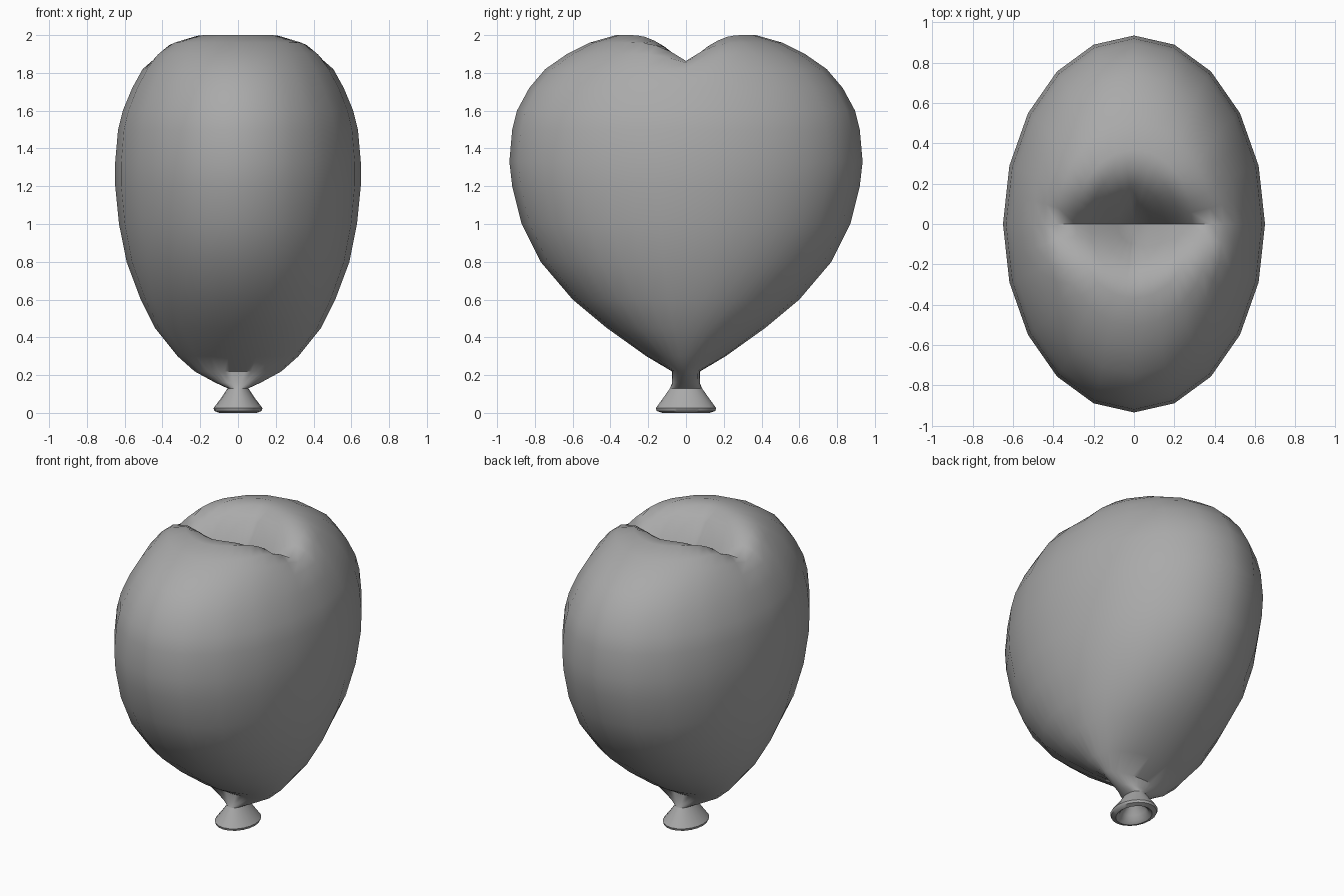
import bpy, bmesh, math

if "Cube" in bpy.data.objects:
    bpy.data.objects.remove(bpy.data.objects["Cube"], do_unlink=True)

SIDES = 20

grey = bpy.data.materials.new("balloon_grey")
grey.use_nodes = True
colour = (0.4, 0.4, 0.4, 1)
grey.diffuse_color = colour
grey.node_tree.nodes["Principled BSDF"].inputs["Base Color"].default_value = colour


def cleft(x, y):
    """Depth of the heart notch, deepest at the middle of the top."""
    inward = max(0, 1 - abs(x) / 0.5)
    width = 0.22 + 0.1 * inward
    return 0.42 * inward * max(0, 1 - abs(y) / width) ** 2


def ring_points(z, rx, ry, notched):
    """Oval ring whose corners are joined by straight, halved sides."""
    corners = [(rx * math.cos(math.tau * i / SIDES), ry * math.sin(math.tau * i / SIDES))
               for i in range(SIDES)]
    points = []
    for i, (x, y) in enumerate(corners):
        nx, ny = corners[(i + 1) % SIDES]
        points += [(x, y), ((x + nx) / 2, (y + ny) / 2)]
    return [(x, y, z - (cleft(x, y) if notched else 0)) for x, y in points]


def loft(name, rows, notch_from=9, cap=False):
    bm = bmesh.new()
    rings = [[bm.verts.new(p) for p in ring_points(*row, row[0] > notch_from)] for row in rows]
    count = SIDES * 2
    for low, high in zip(rings, rings[1:]):
        for i in range(count):
            j = (i + 1) % count
            bm.faces.new((low[i], low[j], high[j], high[i]))
    if cap:
        z = rows[-1][0]
        middle = bm.verts.new((0, 0, z - cleft(0, 0)))
        for i in range(count):
            bm.faces.new((rings[-1][i], rings[-1][(i + 1) % count], middle))
    mesh = bpy.data.meshes.new(name)
    bm.to_mesh(mesh)
    bm.free()
    mesh.materials.append(grey)
    obj = bpy.data.objects.new(name, mesh)
    bpy.context.collection.objects.link(obj)
    bpy.ops.object.select_all(action="DESELECT")
    obj.select_set(True)
    bpy.context.view_layer.objects.active = obj
    bpy.ops.object.shade_smooth_by_angle(angle=math.radians(50))
    return obj


# Heart body: height, half width, half depth
loft("heart_body", [
    (0.13, 0.055, 0.085), (0.16, 0.12, 0.073), (0.22, 0.23, 0.075), (0.3, 0.32, 0.21),
    (0.45, 0.44, 0.42), (0.6, 0.515, 0.6), (0.8, 0.59, 0.77), (1.0, 0.63, 0.87),
    (1.2, 0.65, 0.92), (1.33, 0.65, 0.935), (1.5, 0.635, 0.92), (1.6, 0.61, 0.895),
    (1.72, 0.56, 0.83), (1.82, 0.505, 0.745), (1.9, 0.445, 0.63), (1.96, 0.385, 0.51),
    (2.0, 0.29, 0.37), (2.0, 0.22, 0.28), (2.0, 0.15, 0.19), (2.0, 0.08, 0.1),
], notch_from=1.75, cap=True)

# Flared mouthpiece with its rolled rim and hollow inside
loft("mouthpiece", [
    (0.1, 0.03, 0.04), (0.045, 0.07, 0.085), (0.015, 0.08, 0.1), (0.0, 0.1, 0.125),
    (0.01, 0.125, 0.155), (0.025, 0.13, 0.16), (0.08, 0.088, 0.12), (0.13, 0.055, 0.085),
])
